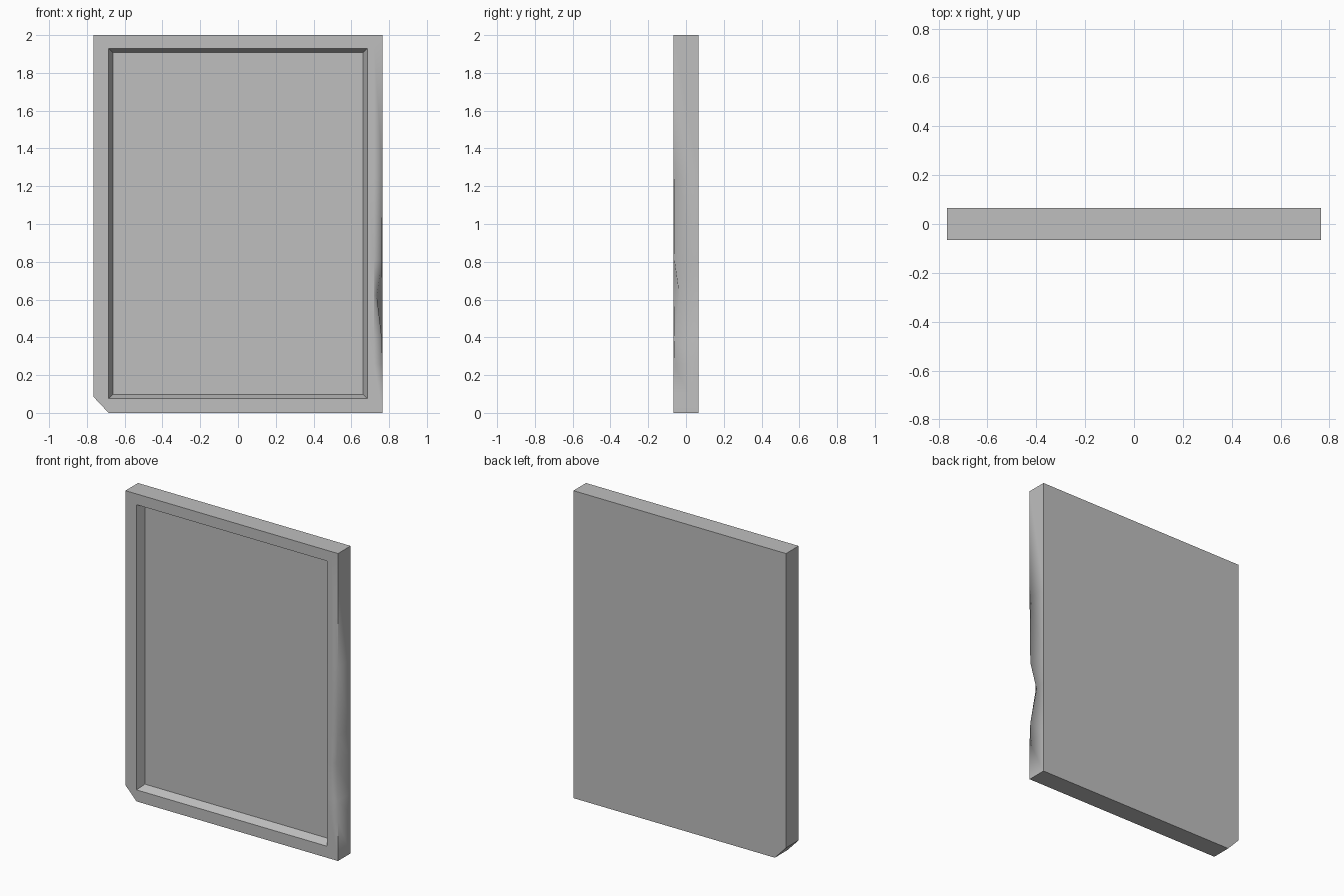
import bpy
import bmesh
import math

old = bpy.data.objects.get("Cube")
if old:
    bpy.data.objects.remove(old, do_unlink=True)

# Material
grey = bpy.data.materials.new("plain grey")
grey.use_nodes = True
colour = (0.52, 0.52, 0.52, 1)
grey.diffuse_color = colour
grey.node_tree.nodes["Principled BSDF"].inputs["Base Color"].default_value = colour

# Overall sizes
W, D, H = 0.765, 0.065, 2.0
CUT_X, CUT_Z = -0.685, 0.085          # clipped bottom corner
IN_X, IN_LOW, IN_TOP = 0.685, 0.075, 1.93   # recess opening
TAPER, FLOOR_Y = 0.022, -0.01         # recess walls and floor
SUPPORT_X = 0.72

# Dent in the front edge: height and how far the edge is pushed in
DENT = [(0.26, 0), (0.39, 0.003), (0.62, 0.03), (0.81, 0.003), (1.26, 0)]

bm = bmesh.new()


def vert(x, y, z):
    return bm.verts.new((x, y, z))


def column(x, y, low, top, push=0):
    """Vertical row of points that follows the dent heights."""
    middle = [vert(x - push * p, y + push * p, z) for z, p in DENT]
    return [vert(x, y, low)] + middle + [vert(x, y, top)]


def strip(a, b):
    for i in range(len(a) - 1):
        bm.faces.new((a[i], a[i + 1], b[i + 1], b[i]))


# Columns across the dented edge, from the back round to the recess
back = column(W, D, 0, H)
edge = column(W, -D, 0, H, 1)
support = column(SUPPORT_X, -D, 0.04, 1.96)
inner = column(IN_X, -D, IN_LOW, IN_TOP)
for a, b in ((back, edge), (edge, support), (support, inner)):
    strip(a, b)

# Rest of the outline: top corner, then both ends of the clipped corner
outline = [(-W, H), (-W, CUT_Z), (CUT_X, 0)]
front_pts = [vert(x, -D, z) for x, z in outline]
back_pts = [vert(x, D, z) for x, z in outline]
f_loop = [edge[-1]] + front_pts + [edge[0]]
b_loop = [back[-1]] + back_pts + [back[0]]
strip(f_loop, b_loop)
bm.faces.new(back + back_pts)

# Front frame
in_tl, in_bl = vert(-IN_X, -D, IN_TOP), vert(-IN_X, -D, IN_LOW)
tl, cut_side, cut_low = front_pts
bm.faces.new((edge[-1], tl, in_tl, inner[-1], support[-1]))
bm.faces.new((tl, cut_side, in_bl, in_tl))
bm.faces.new((cut_side, cut_low, in_bl))
bm.faces.new((cut_low, edge[0], support[0], inner[0], in_bl))

# Recess walls and floor
fx, lo, hi = IN_X - TAPER, IN_LOW + TAPER, IN_TOP - TAPER
br, tr, ftl, fbl = [vert(x, FLOOR_Y, z) for x, z in
                    ((fx, lo), (fx, hi), (-fx, hi), (-fx, lo))]
bm.faces.new(inner + [tr, br])
strip([inner[-1], in_tl, in_bl, inner[0]], [tr, ftl, fbl, br])
bm.faces.new((br, tr, ftl, fbl))

# Sharp corners everywhere but along the dent
bmesh.ops.recalc_face_normals(bm, faces=bm.faces)
soft = set(edge[1:-1])
for f in bm.faces:
    f.smooth = True
for e in bm.edges:
    in_dent = e.verts[0] in soft or e.verts[1] in soft
    along = e.verts[0] in soft and e.verts[1] in soft
    if not along and e.calc_face_angle(0) > math.radians(30):
        e.smooth = in_dent and not (e.verts[0] in edge and e.verts[1] in edge)

mesh = bpy.data.meshes.new("framed_panel")
bm.to_mesh(mesh)
bm.free()
mesh.materials.append(grey)
panel = bpy.data.objects.new("framed_panel", mesh)
bpy.context.collection.objects.link(panel)
